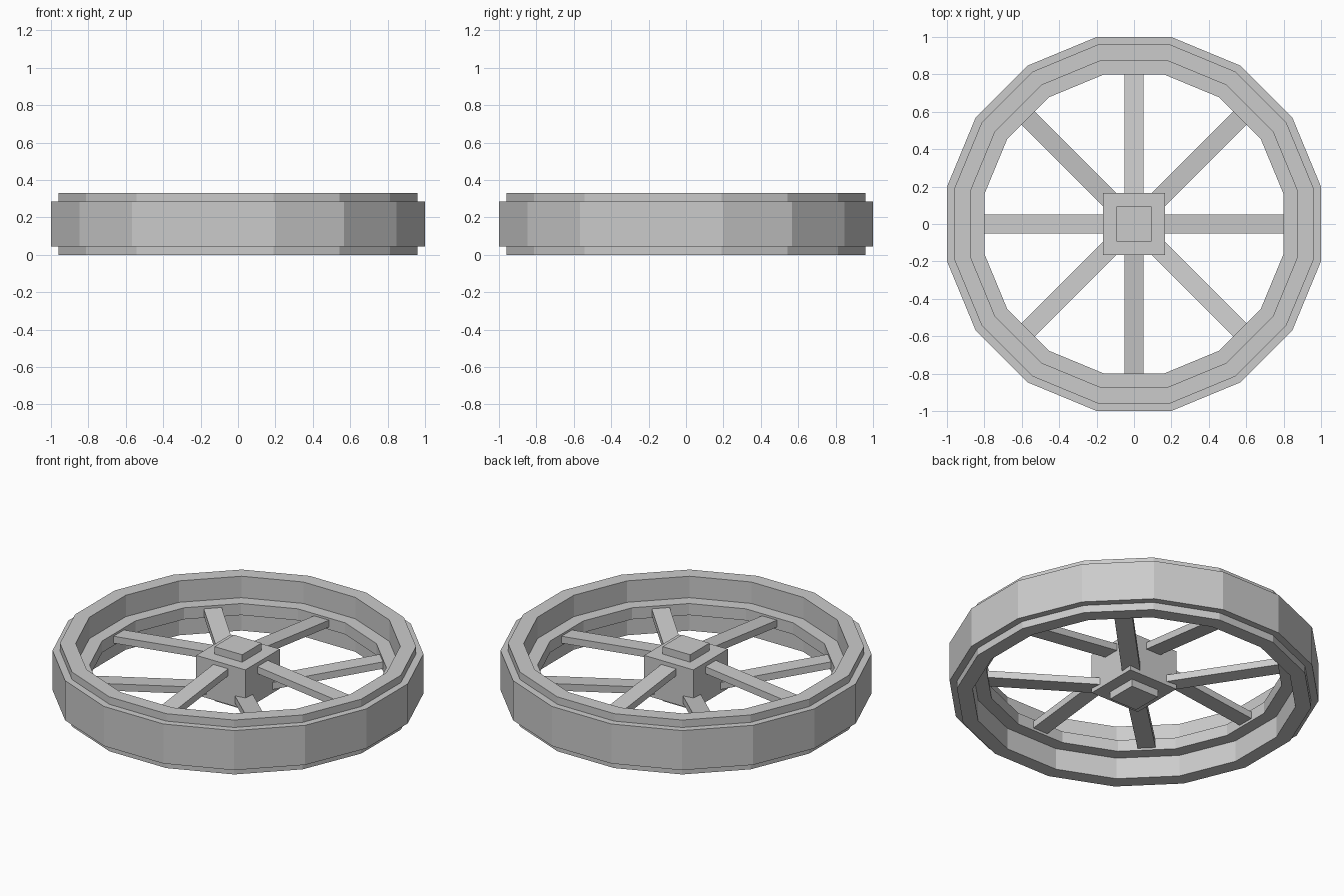
import bpy, bmesh, math
from mathutils import Vector

if "Cube" in bpy.data.objects:
    bpy.data.objects.remove(bpy.data.objects["Cube"])

SIDES = 16
H = 0.33
MID = H / 2


def make_object(name, bm):
    bmesh.ops.recalc_face_normals(bm, faces=bm.faces)
    mesh = bpy.data.meshes.new(name)
    bm.to_mesh(mesh)
    bm.free()
    ob = bpy.data.objects.new(name, mesh)
    bpy.context.collection.objects.link(ob)
    return ob


def box(name, half, z0, z1):
    bm = bmesh.new()
    bmesh.ops.create_cube(bm, size=1)
    for v in bm.verts:
        v.co = Vector((v.co.x * 2 * half, v.co.y * 2 * half, z0 + (v.co.z + 0.5) * (z1 - z0)))
    return make_object(name, bm)


# Rim: stepped section swept round a 16-sided ring (distances to the flats)
half_section = [(0.80, 0.13), (0.875, 0.13), (0.875, 0.0), (0.96, 0.0), (0.96, 0.045), (1.0, 0.045)]
section = half_section + [(r, H - z) for r, z in reversed(half_section)]
bm = bmesh.new()
k = 1 / math.cos(math.pi / SIDES)
rings = []
for i in range(SIDES):
    a = (i + 0.5) * math.tau / SIDES
    rings.append([bm.verts.new((r * k * math.cos(a), r * k * math.sin(a), z)) for r, z in section])
n = len(section)
for i in range(SIDES):
    p, q = rings[i], rings[(i + 1) % SIDES]
    for j in range(n):
        bm.faces.new((p[j], q[j], q[(j + 1) % n], p[(j + 1) % n]))
make_object("wheel_rim", bm)

# Square hub with a smaller cap above and below
box("hub", 0.165, 0.045, H - 0.045)
box("hub_cap_top", 0.093, H - 0.045, H)
box("hub_cap_bottom", 0.093, 0.0, 0.045)

# Spokes: alternately sloping up and down towards the hub
R0, R1, HALF_W, HALF_T = 0.12, 0.81, 0.05, 0.021
for i in range(8):
    a = i * math.tau / 8
    rise = 0.08 if i % 2 == 0 else -0.085
    bm = bmesh.new()
    bmesh.ops.create_cube(bm, size=2)
    for v in bm.verts:
        r, dz = (R1, 0.0) if v.co.x > 0 else (R0, rise)
        s = v.co.y * HALF_W
        v.co = Vector((r * math.cos(a) - s * math.sin(a),
                       r * math.sin(a) + s * math.cos(a),
                       MID + dz + v.co.z * HALF_T))
    make_object(f"spoke_{i + 1}", bm)
